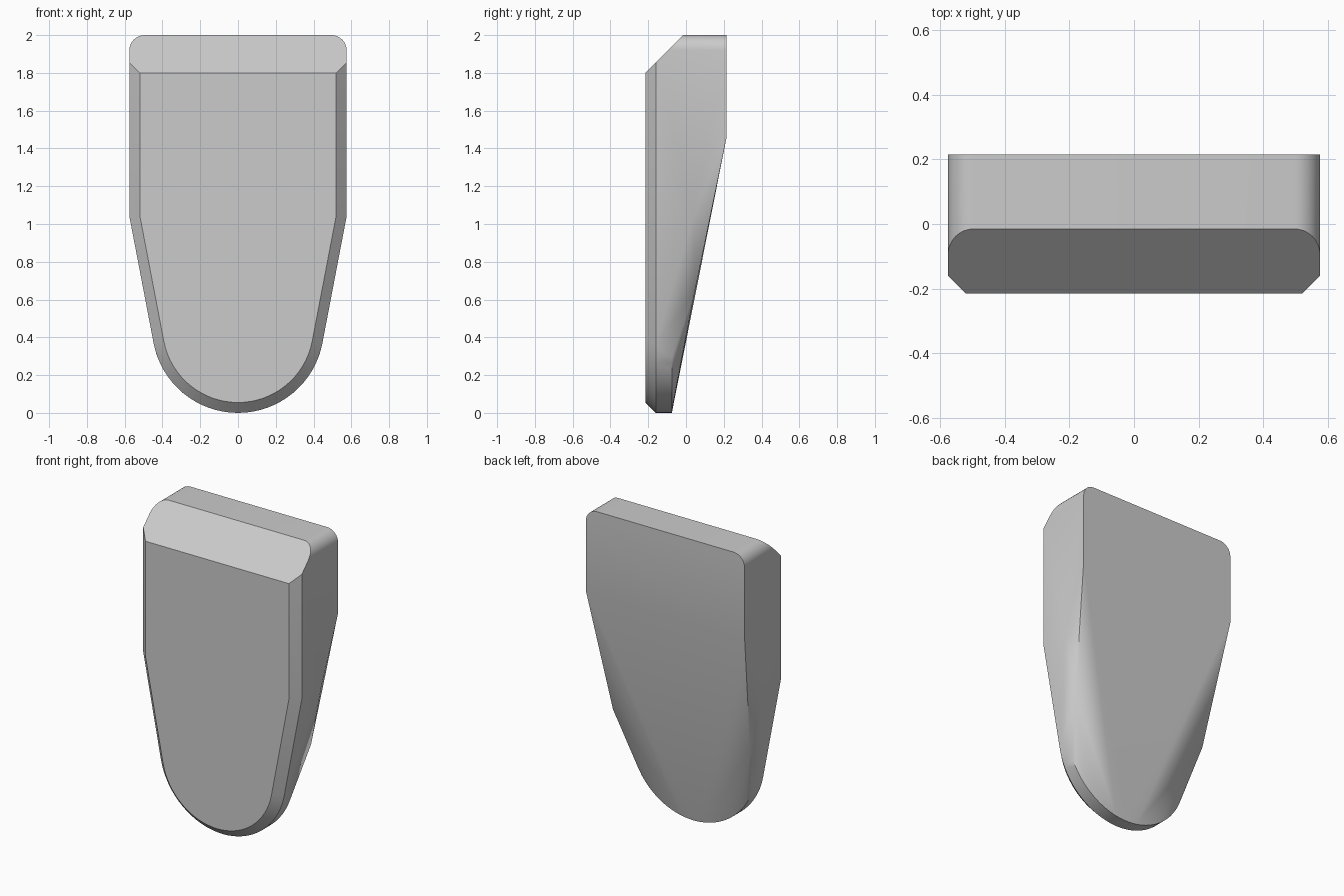
import bpy, bmesh
from math import radians, sin, cos

if "Cube" in bpy.data.objects:
    bpy.data.objects.remove(bpy.data.objects["Cube"])

FRONT, RIM, BACK, HEEL = -0.215, -0.16, 0.215, -0.075   # depth levels
W, R, CH = 0.575, 0.455, 0.055                          # half width, toe radius, chamfer
TANGENT = -10.8                                         # where the toe arc meets the taper


def arc(radius, cx, cz, start, end, n):
    """Points (x, z) along an arc, angles in degrees."""
    angles = [radians(start + (end - start) * i / n) for i in range(n + 1)]
    return [(cx + radius * cos(a), cz + radius * sin(a)) for a in angles]


points = []

# Front face outline, inset by the chamfer
inner = [(W - CH, 1.8), (W - CH, 1.045)] + arc(R - CH, 0, R, TANGENT, -90, 16)
points += [(x, FRONT, z) for x, z in inner]

# Full outline behind the chamfer
outer = [(W, 1.855), (W, 1.04)] + arc(R, 0, R, TANGENT, -90, 16)
points += [(x, RIM, z) for x, z in outer]

# Rounded top corners, their front ends cut by the sloping top
for x, z in arc(0.08, W - 0.08, 1.92, 0, 90, 8):
    points += [(x, z - 2.015, z), (x, BACK, z)]

# Sloping back: upper corner, side facet, then the thin toe
points += [(W, BACK, 1.46), (W, 0.04, 1.04), (0.497, 0.046, 0.64)]
points += [(x, HEEL, z) for x, z in arc(R, 0, R, -20, -90, 14)]

# Mirror and wrap into one convex solid
bm = bmesh.new()
for x, y, z in points:
    bm.verts.new((x, y, z))
    if x > 1e-5:
        bm.verts.new((-x, y, z))
hull = bmesh.ops.convex_hull(bm, input=bm.verts)
loose = {v for v in hull["geom_interior"] + hull["geom_unused"]
         if isinstance(v, bmesh.types.BMVert)}
bmesh.ops.delete(bm, geom=list(loose), context='VERTS')
bmesh.ops.dissolve_limit(bm, angle_limit=radians(0.5), verts=bm.verts, edges=bm.edges)
bmesh.ops.recalc_face_normals(bm, faces=bm.faces)

mesh = bpy.data.meshes.new("wedge_body")
bm.to_mesh(mesh)
bm.free()
body = bpy.data.objects.new("wedge_body", mesh)
bpy.context.collection.objects.link(body)
bpy.context.view_layer.objects.active = body
body.select_set(True)
bpy.ops.object.shade_smooth_by_angle(angle=radians(30))
